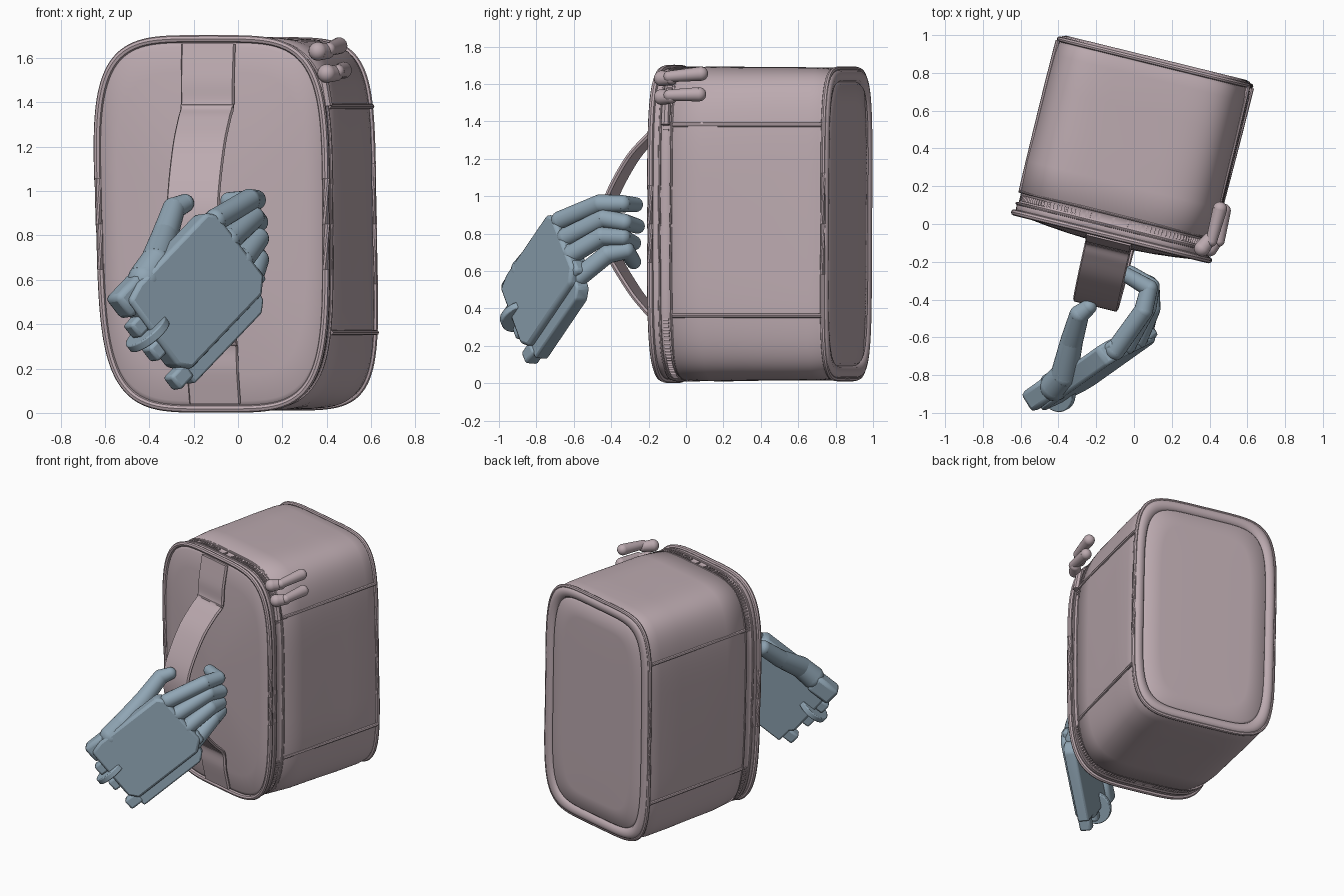
import bpy, bmesh, math
from mathutils import Matrix, Vector

if "Cube" in bpy.data.objects:
    bpy.data.objects.remove(bpy.data.objects["Cube"])


def material(name, col):
    m = bpy.data.materials.new(name)
    m.diffuse_color = (*col, 1)
    m.use_nodes = True
    m.node_tree.nodes["Principled BSDF"].inputs["Base Color"].default_value = m.diffuse_color
    return m


FABRIC = material("mauve_fabric", (0.50, 0.40, 0.43))
METAL = material("blue_grey_shell", (0.28, 0.38, 0.46))
BAG = Matrix.Translation((0, 0.4, 0.852)) @ Matrix.Rotation(math.radians(-13.8), 4, 'Z')


def finish(bm, name, mat, frame=None, bevel=0, angle=40):
    if frame is BAG:  # soft bag leans a little and narrows at the front base
        for v in bm.verts:
            front = min(max(0.5 - v.co.y, 0), 1)
            k = v.co.z / 0.85
            v.co.x += -0.016 * k + 0.014 * front * k * v.co.x / 0.53
    if frame is not None:
        bm.transform(frame)
    bmesh.ops.recalc_face_normals(bm, faces=bm.faces)
    me = bpy.data.meshes.new(name)
    bm.to_mesh(me)
    bm.free()
    me.materials.append(mat)
    ob = bpy.data.objects.new(name, me)
    bpy.context.collection.objects.link(ob)
    if bevel:
        b = ob.modifiers.new("bevel", 'BEVEL')
        b.width, b.segments = bevel, 2
    bpy.ops.object.select_all(action='DESELECT')
    bpy.context.view_layer.objects.active = ob
    ob.select_set(True)
    bpy.ops.object.shade_smooth_by_angle(angle=math.radians(angle))
    return ob


def outline(hw, hz, e, y, n=128):
    """Soft rounded-rectangle loop in the xz plane."""
    pts = []
    for i in range(n):
        a = 2 * math.pi * i / n
        c, s = math.cos(a), math.sin(a)
        pts.append(Vector((math.copysign(abs(c) ** (2 / e), c) * hw, y,
                           math.copysign(abs(s) ** (2 / e), s) * hz)))
    return pts


def smooth(points, steps=6):
    """Catmull-Rom path through points."""
    p = [Vector(q) for q in points]
    p = [2 * p[0] - p[1]] + p + [2 * p[-1] - p[-2]]
    out = []
    for a, b, c, d in zip(p, p[1:], p[2:], p[3:]):
        for k in range(steps):
            t = k / steps
            out.append(0.5 * (2 * b + (c - a) * t + (2 * a - 5 * b + 4 * c - d) * t * t
                              + (3 * b - a - 3 * c + d) * t ** 3))
    return out + [p[-2]]


def loft(bm, rings, caps=True):
    vs = [[bm.verts.new(p) for p in r] for r in rings]
    n = len(vs[0])
    for a, b in zip(vs, vs[1:]):
        for i in range(n):
            bm.faces.new((a[i], a[(i + 1) % n], b[(i + 1) % n], b[i]))
    if caps:
        bm.faces.new(vs[0])
        bm.faces.new(vs[-1])


def tube(name, pts, r, closed, mat=FABRIC, frame=BAG):
    bm = bmesh.new()
    n, rings = len(pts), []
    for i, p in enumerate(pts):
        nxt = pts[(i + 1) % n] if closed else pts[min(i + 1, n - 1)]
        prv = pts[i - 1] if closed else pts[max(i - 1, 0)]
        q = (nxt - prv).to_track_quat('Z', 'Y')
        rings.append([p + q @ Vector((r * math.cos(k * math.pi / 4), r * math.sin(k * math.pi / 4), 0))
                      for k in range(8)])
    if closed:
        rings.append(rings[0])
    loft(bm, rings, not closed)
    bmesh.ops.remove_doubles(bm, verts=bm.verts, dist=1e-5)
    return finish(bm, name, mat, frame)


def prism(name, poly, lo, hi, frame, mat, bevel=0.012):
    bm = bmesh.new()
    loft(bm, [[Vector((x, y, z)) for x, y in poly] for z in (lo, hi)])
    return finish(bm, name, mat, frame, bevel)


def rect(x0, x1, y0, y1):
    return [(x0, y0), (x1, y0), (x1, y1), (x0, y1)]


def limb(name, pts, radii, mat, frame=None):
    """Jointed rod: tapered segments with ball joints."""
    bm = bmesh.new()
    pts = [Vector(p) for p in pts]
    for p, r in zip(pts, radii):
        bmesh.ops.create_uvsphere(bm, u_segments=20, v_segments=12, radius=r,
                                  matrix=Matrix.Translation(p))
    for a, b, r, s in zip(pts, pts[1:], radii, radii[1:]):
        m = Matrix.Translation((a + b) / 2) @ (b - a).to_track_quat('Z', 'Y').to_matrix().to_4x4()
        bmesh.ops.create_cone(bm, cap_ends=True, segments=20, radius1=r, radius2=s,
                              depth=(b - a).length, matrix=m)
    return finish(bm, name, mat, frame)


# bag body: bulging front panel, soft sides, framed back panel
HW, HZ, E = 0.53, 0.842, 4.3
rings = []
for s in (0.05, 0.25, 0.45, 0.65, 0.82, 0.96):
    rings.append(outline(HW * s, (HZ - 0.01) * s, E, -0.482 - 0.045 * (1 - s * s)))
for y, d, e in ((-0.47, 0.01, E), (-0.43, 0.005, E), (-0.42, 0.014, E), (-0.375, 0.014, E),
                (-0.365, 0.003, 4.4), (-0.2, 0.0, 4.8), (0, 0.004, 5.1), (0.2, 0.004, 5.3),
                (0.38, 0.006, 5.4), (0.44, 0.012, 5.4), (0.455, 0.018, 5.4), (0.47, 0.014, 5.4),
                (0.488, 0.024, 5.4), (0.494, 0.045, 5.4), (0.488, 0.075, 5.4), (0.472, 0.083, 5.4),
                (0.483, 0.093, 5.4), (0.487, 0.2, 5.4), (0.487, 0.45, 5.4)):
    rings.append(outline(HW - d, HZ - d, e, y))
bm = bmesh.new()
loft(bm, rings)
finish(bm, "bag_body", FABRIC, BAG, angle=60)

# piping around the panels and the zip edges
tube("front_piping", outline(HW - 0.004, HZ - 0.008, E, -0.48), 0.017, True)
tube("back_piping", outline(HW - 0.014, HZ - 0.014, 5.4, 0.468), 0.014, True)
for i, y in enumerate((-0.43, -0.365)):
    tube(f"zip_edge_{i}", outline(HW - 0.006, HZ - 0.008, E, y), 0.008, True)

# zip teeth over the top and under the base
bm = bmesh.new()
path = outline(HW - 0.012, HZ - 0.012, E, -0.398, 400)
last = path[0]
for p in path:
    if abs(p.z) > 0.5 and (p - last).length > 0.016:
        last = p
        bmesh.ops.create_cube(bm, size=1, matrix=Matrix.Translation(p) @ Matrix.Diagonal((0.011, 0.03, 0.011, 1)))
finish(bm, "zip_teeth", FABRIC, BAG)

# horizontal side seams
for side in (-1, 1):
    for label, z in (("upper", 0.53), ("lower", -0.49)):
        pts = []
        for k in range(12):
            y = -0.36 + 0.82 * k / 11
            e = 4.5 + 0.9 * min(1, 1.4 * k / 11)
            pts.append(Vector((side * (HW - 0.004) * (1 - (abs(z) / HZ) ** e) ** (1 / e), y, z)))
        tube(f"{label}_side_seam_{side}", pts, 0.012, False)

# carrying strap: stitched ends and a free arc
strap = smooth([(0, -0.494, 0.81), (0, -0.525, 0.65), (0, -0.537, 0.53), (0, -0.60, 0.47),
                (0, -0.71, 0.35), (0, -0.82, 0.15), (0, -0.85, 0), (0, -0.82, -0.15),
                (0, -0.70, -0.35), (0, -0.61, -0.46), (0, -0.537, -0.54), (0, -0.525, -0.66),
                (0, -0.494, -0.81)])
bm = bmesh.new()
sections = []
for i, p in enumerate(strap):
    d = (strap[min(i + 1, len(strap) - 1)] - strap[max(i - 1, 0)]).normalized()
    nrm = Vector((0, d.z, -d.y)) * 0.012
    sections.append([p + Vector((x, 0, 0)) + nrm * s for x, s in
                     ((-0.115, -1), (0.115, -1), (0.122, 0), (0.115, 1), (-0.115, 1), (-0.122, 0))])
loft(bm, sections)
finish(bm, "carry_strap", FABRIC, BAG)
for i, z in enumerate((0.53, -0.54)):
    tube(f"strap_stitch_{i}", [Vector((-0.12, -0.542, z)), Vector((0.12, -0.542, z))], 0.01, False)

# zip sliders and pull tabs
for i, (x, z, end) in enumerate(((0.41, 1.53, (0.475, 0.07, 1.545)), (0.37, 1.63, (0.455, 0.08, 1.655)))):
    limb(f"zip_slider_{i}", [(x - 0.01, -0.13, z), (x + 0.03, -0.08, z)], (0.042, 0.035), FABRIC)
    limb(f"zip_pull_{i}", [(x + 0.04, -0.09, z + 0.01), end], (0.03, 0.038), FABRIC)
tube("zip_stop", [Vector((0.515, -0.4, 0.53)), Vector((0.49, -0.4, 0.68))], 0.025, False)

# hand frame: x along the fingers, y to the thumb, z out of the hand's back
f = Vector((0.62, 0.44, 0.65)).normalized()
t = Vector((-0.58, -0.29, 0.76))
t = (t - f * t.dot(f)).normalized()
HAND = Matrix.Translation((-0.19, -0.795, 0.535)) @ Matrix((f, t, f.cross(t))).transposed().to_4x4()

# palm plate, edge slab, thumb mount and wrist prongs
prism("palm", [(-0.29, 0.21), (-0.2, 0.235), (0.29, 0.235), (0.33, 0.19), (0.33, -0.17), (0.26, -0.23),
               (-0.25, -0.23), (-0.30, -0.17)], -0.10, 0.015, HAND, METAL, 0.018)
prism("palm_edge", [(-0.27, -0.30), (0.22, -0.30), (0.27, -0.26), (0.28, -0.18), (-0.27, -0.18)],
      -0.10, -0.02, HAND, METAL)
prism("thumb_mount", rect(-0.32, -0.14, 0.13, 0.26), -0.13, -0.01, HAND, METAL, 0.025)
for i, y in enumerate((-0.23, -0.06, 0.08)):
    prism(f"wrist_prong_{i}", rect(-0.35, -0.25, y - 0.04, y + 0.04), -0.09, -0.01, HAND, METAL, 0.015)
disc = HAND @ Matrix.Translation((-0.29, 0.02, -0.05)) @ Matrix.Rotation(math.pi / 2, 4, 'X')
prism("wrist_disc", [(0.11 * math.cos(k * math.pi / 16), 0.11 * math.sin(k * math.pi / 16)) for k in range(32)],
      -0.02, 0.02, disc, METAL, 0.006)

# fingers hooked behind the strap, with knuckle blocks
fingers = {
    "index": [(-0.10, -0.67, 0.87), (0.05, -0.46, 0.96), (0.08, -0.34, 0.96), (-0.04, -0.27, 0.955)],
    "middle": [(-0.04, -0.64, 0.78), (0.07, -0.44, 0.88), (0.09, -0.33, 0.86), (-0.02, -0.26, 0.84)],
    "ring": [(0.02, -0.61, 0.69), (0.09, -0.45, 0.785), (0.09, -0.34, 0.78), (-0.01, -0.28, 0.75)],
    "little": [(0.05, -0.57, 0.57), (0.09, -0.42, 0.69), (0.08, -0.32, 0.71), (0.0, -0.28, 0.65)]}
for i, (name, pts) in enumerate(fingers.items()):
    limb(name + "_finger", pts, (0.052, 0.05, 0.046, 0.04), METAL)
    y = 0.165 - 0.108 * i
    prism(name + "_knuckle", rect(0.24, 0.37 - 0.01 * i, y - 0.042, y + 0.042), -0.09, 0, HAND, METAL, 0.02)

# thumb
limb("thumb", [(-0.42, -0.86, 0.60), (-0.37, -0.80, 0.68), (-0.33, -0.62, 0.80), (-0.29, -0.48, 0.92),
               (-0.24, -0.44, 0.945)], (0.078, 0.072, 0.06, 0.052, 0.042), METAL)
